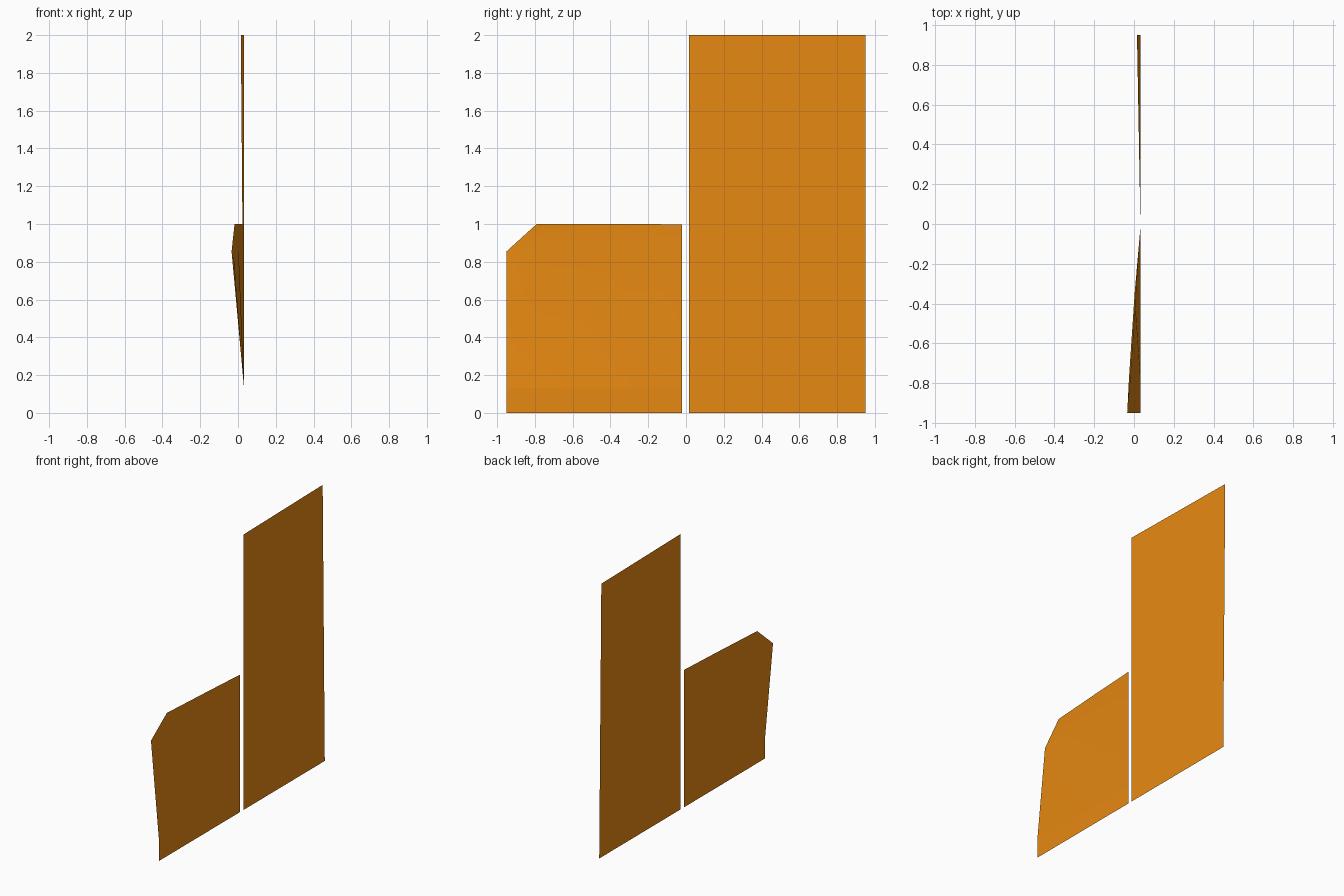
import bpy
import bmesh

cube = bpy.data.objects.get("Cube")
if cube:
    bpy.data.objects.remove(cube)

# Single orange finish
orange = bpy.data.materials.new("orange")
orange.use_nodes = True
colour = (0.8, 0.25, 0.006, 1)
orange.diffuse_color = colour
orange.node_tree.nodes["Principled BSDF"].inputs["Base Color"].default_value = colour

BACK = 0.032  # plane of the undeformed sheets


def make_sheet(name, rows, sharp_row=None):
    """Skin neighbouring rows of points into a thin single-sided sheet."""
    bm = bmesh.new()
    grid = [[bm.verts.new(p) for p in row] for row in rows]
    for low, high in zip(grid, grid[1:]):
        for i in range(len(low) - 1):
            bm.faces.new((low[i], low[i + 1], high[i + 1], high[i]))
    if sharp_row is not None:
        for a, b in zip(grid[sharp_row], grid[sharp_row][1:]):
            bm.edges.get((a, b)).smooth = False
    for face in bm.faces:
        face.smooth = True
    mesh = bpy.data.meshes.new(name)
    bm.to_mesh(mesh)
    bm.free()
    mesh.materials.append(orange)
    obj = bpy.data.objects.new(name, mesh)
    bpy.context.collection.objects.link(obj)
    return obj


# Tall sheet, with its upper rear corner slightly bent
make_sheet("tall_panel", [
    [(BACK, 0.015, 0), (BACK, 0.95, 0)],
    [(BACK, 0.015, 2), (0.015, 0.95, 2)],
])

# Short sheet: flat foot, bulging middle, curled top with a clipped corner
columns = (-0.95, -0.77, -0.35, -0.02)
bulge = (-0.034, -0.025, 0.003, BACK)
curl = (-0.026, -0.018, 0.011, BACK)
shoulder = (0.855, 0.87, 0.87, 0.87)
top_y = (-0.87, -0.79, -0.35, -0.02)
top_z = (0.928, 1, 1, 0.998)
make_sheet("short_panel", [
    [(BACK, y, 0) for y in columns],
    [(BACK, y, 0.13) for y in columns],
    list(zip(bulge, columns, shoulder)),
    list(zip(curl, top_y, top_z)),
], sharp_row=1)
